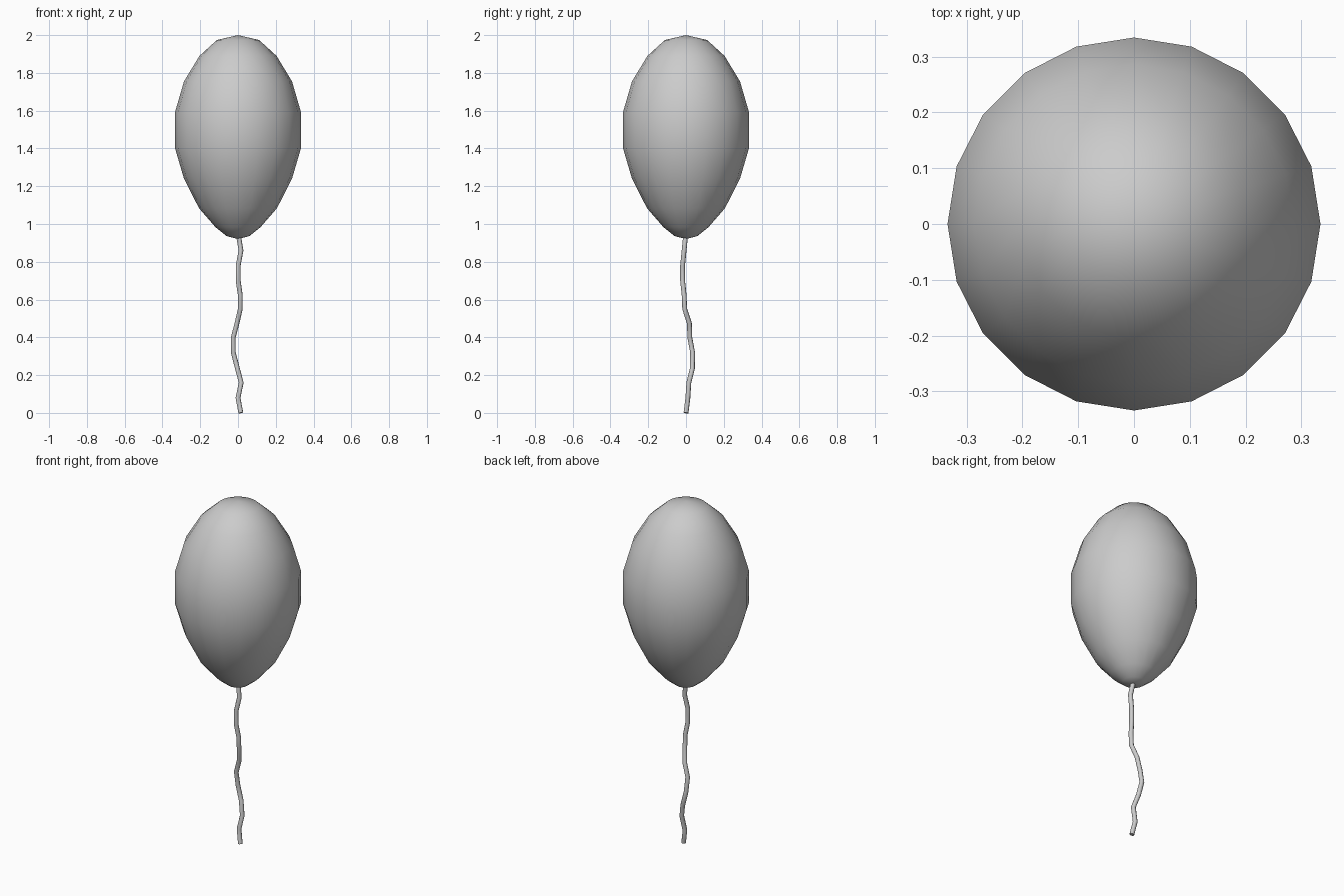
import bpy, bmesh, math

if "Cube" in bpy.data.objects:
    bpy.data.objects.remove(bpy.data.objects["Cube"])

# balloon: a lathed 20-sided profile with a pole at each end (radius, height)
profile = [(0, 2.0), (0.112, 1.974), (0.204, 1.89), (0.286, 1.755),
           (0.334, 1.59), (0.334, 1.403), (0.286, 1.24), (0.206, 1.083),
           (0.12, 0.984), (0.06, 0.936), (0, 0.92)]
bm = bmesh.new()
verts = [bm.verts.new((r, 0, z)) for r, z in profile]
edges = [bm.edges.new(pair) for pair in zip(verts, verts[1:])]
bmesh.ops.spin(bm, geom=verts + edges, cent=(0, 0, 0), axis=(0, 0, 1),
               angle=math.tau, steps=20, use_duplicate=False)
bmesh.ops.remove_doubles(bm, verts=bm.verts, dist=0.0005)
bmesh.ops.recalc_face_normals(bm, faces=bm.faces)
for face in bm.faces:
    face.smooth = True
mesh = bpy.data.meshes.new("balloon")
bm.to_mesh(mesh)
bm.free()
bpy.context.collection.objects.link(bpy.data.objects.new("balloon", mesh))

# string: a thin tube along a wobbly path
path = [(0.015, 0, 0), (0, 0.01, 0.08), (0.017, 0.015, 0.16),
        (-0.003, 0.034, 0.235), (-0.025, 0.035, 0.32), (-0.025, 0.02, 0.40),
        (-0.005, 0.018, 0.475), (0.012, -0.007, 0.55), (0.012, -0.01, 0.625),
        (0.001, -0.018, 0.70), (0.001, -0.018, 0.78), (0.016, -0.01, 0.86),
        (0.004, -0.003, 0.93)]
curve = bpy.data.curves.new("string", 'CURVE')
curve.dimensions = '3D'
curve.bevel_depth = 0.013
curve.bevel_resolution = 2
curve.use_fill_caps = True
spline = curve.splines.new('POLY')
spline.points.add(len(path) - 1)
for point, co in zip(spline.points, path):
    point.co = (*co, 1)
bpy.context.collection.objects.link(bpy.data.objects.new("string", curve))
